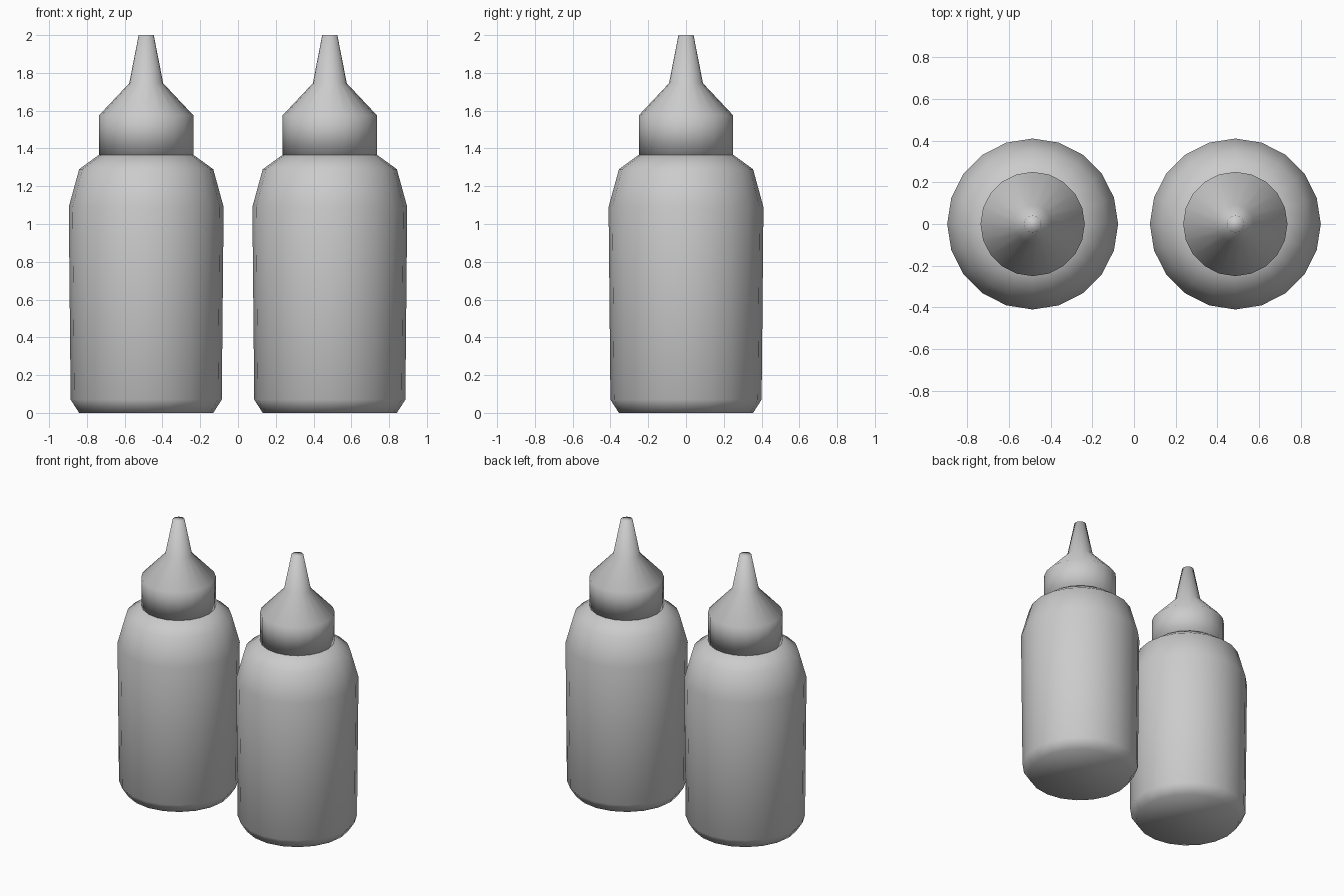
import bpy, bmesh
from math import cos, sin, tau

cube = bpy.data.objects.get("Cube")
if cube:
    bpy.data.objects.remove(cube, do_unlink=True)

SIDES = 20

# One plain plastic colour
plastic = bpy.data.materials.new("grey_plastic")
plastic.use_nodes = True
colour = (0.6, 0.6, 0.6, 1.0)
plastic.diffuse_color = colour
plastic.node_tree.nodes["Principled BSDF"].inputs["Base Color"].default_value = colour


def lathe(name, profile, x):
    """Closed smooth solid of revolution from (radius, height) pairs."""
    bm = bmesh.new()
    rings = [[bm.verts.new((r * cos(tau * i / SIDES), r * sin(tau * i / SIDES), z))
              for i in range(SIDES)] for r, z in profile]
    for low, high in zip(rings, rings[1:]):
        for i in range(SIDES):
            j = (i + 1) % SIDES
            bm.faces.new((low[i], low[j], high[j], high[i]))
    bm.faces.new(rings[0][::-1])
    bm.faces.new(rings[-1])
    for face in bm.faces:
        face.smooth = True
    mesh = bpy.data.meshes.new(name)
    bm.to_mesh(mesh)
    bm.free()
    mesh.materials.append(plastic)
    obj = bpy.data.objects.new(name, mesh)
    obj.location.x = x
    bpy.context.collection.objects.link(obj)
    return obj


# Bottle with chamfered foot, slight taper and rounded shoulder
body = [(0.355, 0), (0.4, 0.07), (0.41, 1.09), (0.355, 1.29), (0.245, 1.37)]
# Screw cap with conical top and long nozzle
cap = [(0.25, 1.365), (0.25, 1.575), (0.09, 1.745), (0.04, 2.0)]

for side, x in (("right", -0.486), ("left", 0.486)):
    lathe(side + "_bottle_body", body, x)
    lathe(side + "_nozzle_cap", cap, x)
